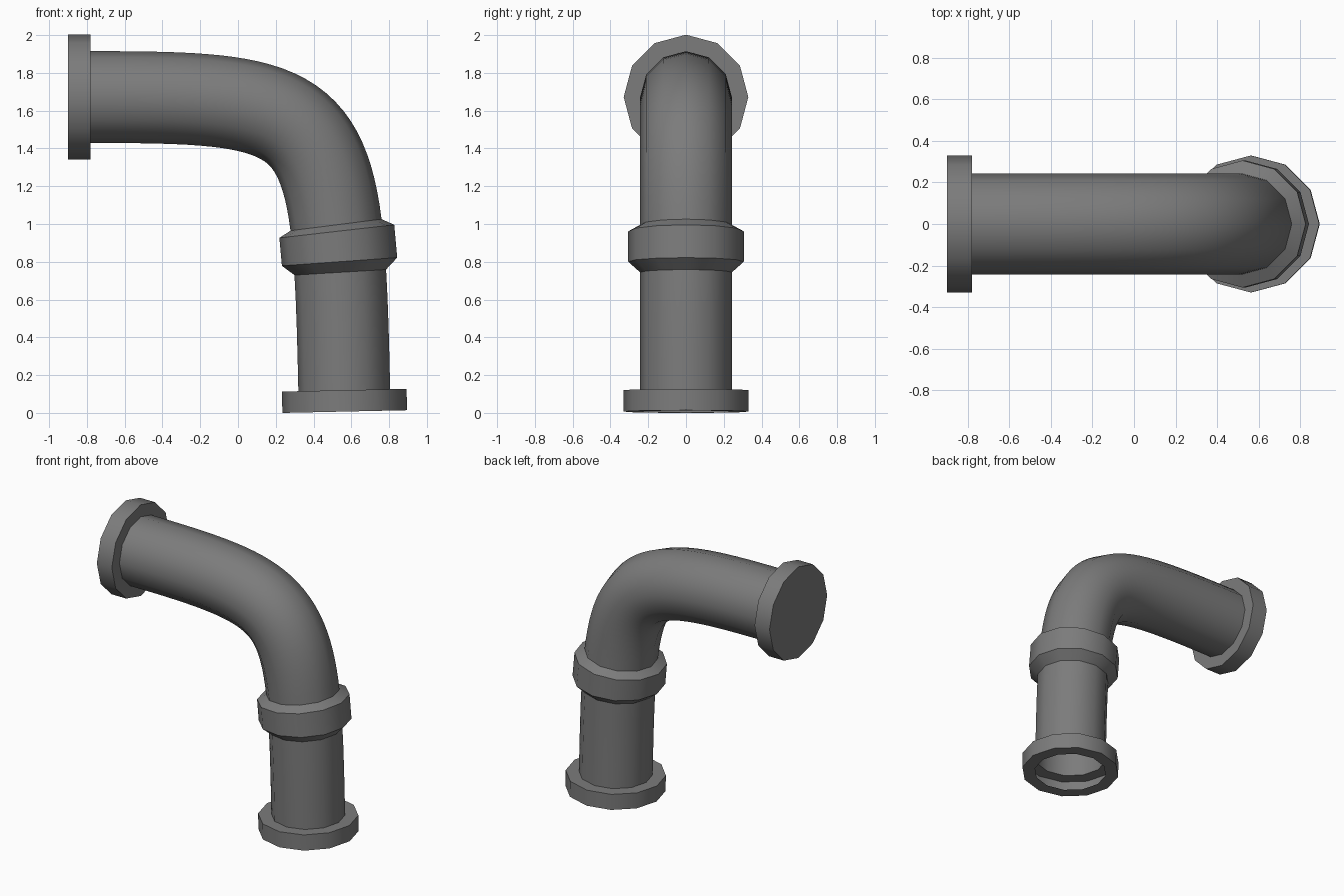
import bpy, math
from mathutils import Vector

if "Cube" in bpy.data.objects:
    bpy.data.objects.remove(bpy.data.objects["Cube"])

SIDES = 12
PIPE_R, FLANGE_R, COLLAR_R = 0.243, 0.33, 0.306

mat = bpy.data.materials.new("dark grey metal")
mat.diffuse_color = (0.2, 0.2, 0.2, 1)
mat.use_nodes = True
mat.node_tree.nodes["Principled BSDF"].inputs["Base Color"].default_value = mat.diffuse_color

# Bezier control points of the bend's centre line
P = [Vector(p) for p in ((-0.78, 0, 1.672), (0.5, 0, 1.672),
                         (0.53, 0, 1.62), (0.5625, 0, 0.12))]


def on_bend(t):
    """Centre and direction of the pipe at t."""
    s = 1 - t
    c = P[0]*s**3 + P[1]*3*s*s*t + P[2]*3*s*t*t + P[3]*t**3
    d = (P[1]-P[0])*s*s + (P[2]-P[1])*2*s*t + (P[3]-P[2])*t*t
    return c, d.normalized()


def past(t, dist):
    """Station on the straight extension of the bend at t."""
    c, d = on_bend(t)
    return c + d*dist, d


def sweep(name, stations, cap_start=False):
    """Skin 12-sided rings given as ((centre, direction), radius)."""
    verts, faces = [], []
    for (c, d), r in stations:
        n = Vector((-d.z, 0, d.x))
        for i in range(SIDES):
            a = 2*math.pi*i/SIDES
            verts.append(c + r*(math.cos(a)*n + math.sin(a)*Vector((0, 1, 0))))
    for k in range(len(stations)-1):
        a, b = k*SIDES, (k+1)*SIDES
        for i in range(SIDES):
            j = (i+1) % SIDES
            faces.append((b+i, b+j, a+j, a+i))
    if cap_start:
        faces.append(tuple(range(SIDES)))
    me = bpy.data.meshes.new(name)
    me.from_pydata(verts, [], faces)
    me.materials.append(mat)
    ob = bpy.data.objects.new(name, me)
    bpy.context.collection.objects.link(ob)
    bpy.ops.object.select_all(action='DESELECT')
    ob.select_set(True)
    bpy.context.view_layer.objects.active = ob
    bpy.ops.object.shade_smooth_by_angle(angle=math.radians(40))


def pipe(name, t0, t1, n):
    sweep(name, [(on_bend(t0 + (t1-t0)*i/n), PIPE_R) for i in range(n+1)])


# Pipe above and below the coupling
pipe("bent_pipe", 0, 0.75, 28)
pipe("lower_pipe", 0.837, 1, 4)

# Coupling with sloped shoulders
sweep("coupling", [(on_bend(t), r) for t, r in (
    (0.75, PIPE_R), (0.763, COLLAR_R), (0.819, COLLAR_R), (0.837, PIPE_R))])

# Closed flange on the upper end
sweep("upper_flange", [(past(0, -0.12), FLANGE_R), (past(0, 0), FLANGE_R),
                       (past(0, 0), PIPE_R)], cap_start=True)

# Hollow open flange on the lower end
sweep("lower_flange", [(past(1, 0), PIPE_R), (past(1, 0), FLANGE_R),
                       (past(1, 0.113), FLANGE_R), (past(1, 0.113), PIPE_R)])
